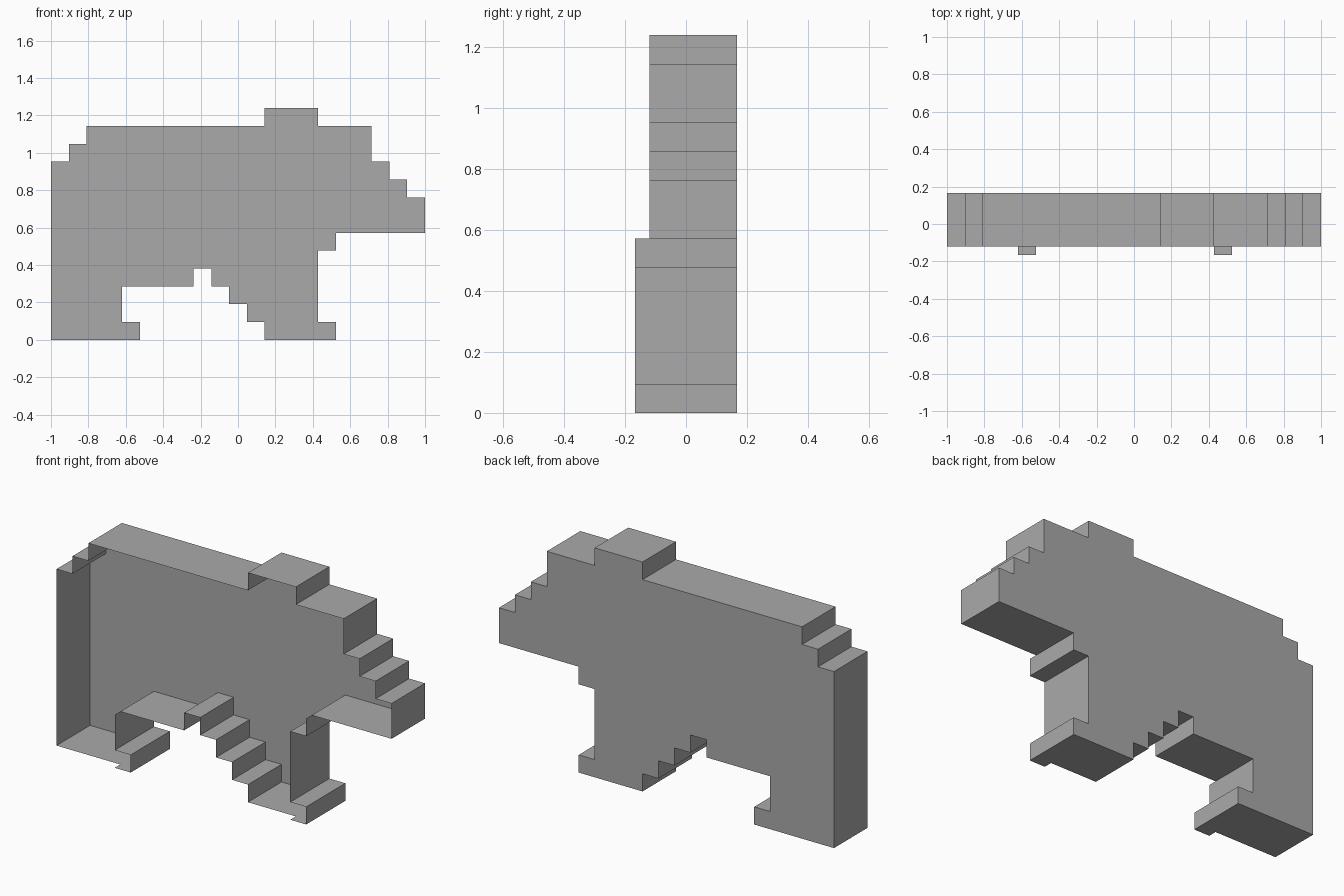
import bpy
import bmesh

cube = bpy.data.objects.get("Cube")
if cube:
    bpy.data.objects.remove(cube, do_unlink=True)

CELL = 2 / 21                          # one step of the blocky outline
BACK, RIM, TOE_RIM = 1.75, -1.25, -1.75  # depths in cells
TOE_COLUMNS = ((4, 5), (15, 16))       # columns whose walls reach further forward

# Stepped side outline of the animal, in cells, counter-clockwise from the rear foot
OUTLINE = [
    (0, 0), (4, 0), (5, 0), (5, 1), (4, 1), (4, 3),             # rear foot and leg
    (8, 3), (8, 4), (9, 4), (9, 3), (10, 3), (10, 2),           # belly
    (11, 2), (11, 1), (12, 1), (12, 0),
    (15, 0), (16, 0), (16, 1), (15, 1), (15, 5),                # front foot and leg
    (16, 5), (16, 6), (21, 6), (21, 8), (20, 8),                # chin and snout
    (20, 9), (19, 9), (19, 10), (18, 10), (18, 12),
    (15, 12), (15, 13), (12, 13), (12, 12),                     # ear
    (2, 12), (2, 11), (1, 11), (1, 10), (0, 10),                # back and rump
]


def point(p, depth):
    return ((p[0] - 10.5) * CELL, depth * CELL, p[1] * CELL)


def rim_depth(a, b):
    """Walls around the toes and chin stand further forward than the rest."""
    for lo, hi in TOE_COLUMNS:
        if all(lo <= p[0] <= hi and p[1] <= 6 for p in (a, b)):
            return TOE_RIM
    return RIM


# Grey paint
grey = bpy.data.materials.new("plain_grey")
grey.use_nodes = True
colour = (0.4, 0.4, 0.4, 1)
grey.diffuse_color = colour
grey.node_tree.nodes["Principled BSDF"].inputs["Base Color"].default_value = colour


def add_object(name, bm):
    bmesh.ops.remove_doubles(bm, verts=bm.verts, dist=0.0001)
    mesh = bpy.data.meshes.new(name)
    bm.to_mesh(mesh)
    bm.free()
    mesh.materials.append(grey)
    obj = bpy.data.objects.new(name, mesh)
    bpy.context.collection.objects.link(obj)


# Flat back panel
bm = bmesh.new()
panel = bm.faces.new([bm.verts.new(point(p, BACK)) for p in OUTLINE])
panel.normal_update()
if panel.normal.y < 0:
    panel.normal_flip()
bmesh.ops.triangulate(bm, faces=[panel], ngon_method='EAR_CLIP')
add_object("back_panel", bm)

# Thin walls along the outline, open at the front
bm = bmesh.new()
for a, b in zip(OUTLINE, OUTLINE[1:] + OUTLINE[:1]):
    front = rim_depth(a, b)
    corners = [point(a, front), point(a, BACK), point(b, BACK), point(b, front)]
    wall = bm.faces.new([bm.verts.new(c) for c in corners])
    # The outward side lies to the right of the walking direction
    wall.normal_update()
    dx, dz = b[0] - a[0], b[1] - a[1]
    if wall.normal.x * dz - wall.normal.z * dx < 0:
        wall.normal_flip()
add_object("outline_walls", bm)
